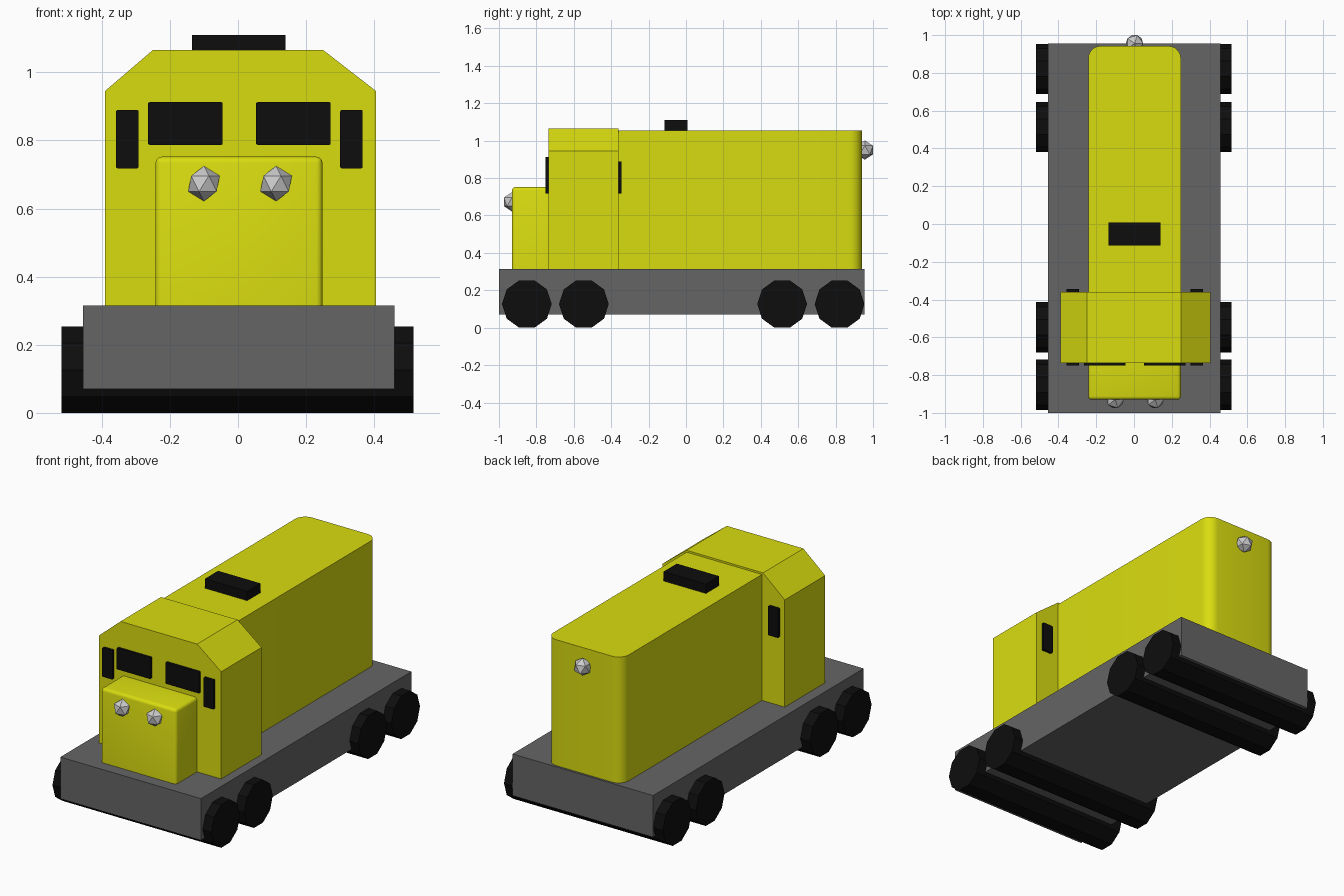
import bpy, bmesh
from math import pi, radians
from mathutils import Matrix

if "Cube" in bpy.data.objects:
    bpy.data.objects.remove(bpy.data.objects["Cube"])


def material(name, r, g, b):
    m = bpy.data.materials.new(name)
    m.diffuse_color = (r, g, b, 1)
    m.use_nodes = True
    m.node_tree.nodes["Principled BSDF"].inputs["Base Color"].default_value = m.diffuse_color
    return m


YELLOW = material("yellow_paint", 0.70, 0.72, 0.005)
DARK = material("dark_grey", 0.13, 0.13, 0.13)
BLACK = material("black", 0.004, 0.004, 0.004)


def finish(name, bm, mat=None, smooth=False):
    bmesh.ops.recalc_face_normals(bm, faces=bm.faces)
    mesh = bpy.data.meshes.new(name)
    bm.to_mesh(mesh)
    bm.free()
    ob = bpy.data.objects.new(name, mesh)
    bpy.context.collection.objects.link(ob)
    if mat:
        mesh.materials.append(mat)
    if smooth:
        bpy.ops.object.select_all(action='DESELECT')
        ob.select_set(True)
        bpy.context.view_layer.objects.active = ob
        bpy.ops.object.shade_smooth_by_angle(angle=radians(35))
    return ob


def box(name, x, y, z, mat, bevel=0, segments=3, pick=None):
    """Box from (min, max) ranges; edges whose midpoint and direction pass pick are rounded."""
    bm = bmesh.new()
    bmesh.ops.create_cube(bm, size=1)
    if bevel:
        scale = Matrix.Diagonal((x[1] - x[0], y[1] - y[0], z[1] - z[0], 1))
        chosen = [e for e in bm.edges if pick((e.verts[0].co + e.verts[1].co) / 2)]
        bm.transform(scale)
        bmesh.ops.bevel(bm, geom=chosen, offset=bevel, offset_type='OFFSET',
                        segments=segments, profile=0.5, affect='EDGES')
    else:
        bm.transform(Matrix.Diagonal((x[1] - x[0], y[1] - y[0], z[1] - z[0], 1)))
    bm.transform(Matrix.Translation(((x[0] + x[1]) / 2, (y[0] + y[1]) / 2, (z[0] + z[1]) / 2)))
    return finish(name, bm, mat, bool(bevel))


# Chassis
box("chassis", (-0.455, 0.459), (-1, 0.955), (0.07, 0.315), DARK)

# Long rear hood with rounded rear corners
box("rear_hood", (-0.242, 0.248), (-0.42, 0.942), (0.315, 1.055), YELLOW, 0.065, 6,
    lambda c: abs(c.z) < 0.1 and c.y > 0.4)

# Short nose, softened on its front and top edges
box("nose", (-0.242, 0.248), (-0.93, -0.70), (0.315, 0.752), YELLOW, 0.018, 3,
    lambda c: (c.z > 0.4 and c.y < 0.4) or (abs(c.z) < 0.1 and c.y < -0.4))

# Cab with chamfered roof
bm = bmesh.new()
profile = [(-0.39, 0.315), (0.405, 0.315), (0.405, 0.945),
           (0.249, 1.066), (-0.249, 1.066), (-0.39, 0.945)]
face = bm.faces.new([bm.verts.new((x, -0.735, z)) for x, z in profile])
ext = bmesh.ops.extrude_face_region(bm, geom=[face])
bmesh.ops.translate(bm, vec=(0, 0.375, 0),
                    verts=[v for v in ext["geom"] if isinstance(v, bmesh.types.BMVert)])
finish("cab", bm, YELLOW)

# Roof vent
box("roof_vent", (-0.135, 0.14), (-0.115, 0.008), (1.04, 1.11), BLACK)

# Windows: two wide ones in front, narrow ones on front and back of the cab
for side, s in (("left", -1), ("right", 1)):
    wide = sorted((0.004 + s * 0.049, 0.004 + s * 0.268))
    slim = sorted((0.004 + s * 0.296, 0.004 + s * 0.362))
    upright = lambda c: abs(c.y) < 0.1
    box("front_window_" + side, wide, (-0.75, -0.725), (0.787, 0.912), BLACK, 0.004, 2, upright)
    box("front_side_window_" + side, slim, (-0.75, -0.725), (0.718, 0.889), BLACK, 0.004, 2, upright)
    box("rear_side_window_" + side, slim, (-0.37, -0.344), (0.718, 0.889), BLACK, 0.004, 2, upright)

# Wheel rollers running the full width
for i, y in enumerate((-0.851, -0.546, 0.514, 0.821)):
    bm = bmesh.new()
    bmesh.ops.create_cone(bm, cap_ends=True, segments=10, radius1=0.133, radius2=0.133, depth=1.033)
    bm.transform(Matrix.Translation((-0.001, y, 0.1265)) @ Matrix.Rotation(pi / 2, 4, 'Y'))
    finish(f"wheel_pair_{i + 1}", bm, BLACK)

# Faceted lamps
for name, loc in (("headlamp_left", (-0.1, -0.93, 0.673)),
                  ("headlamp_right", (0.112, -0.93, 0.673)),
                  ("tail_lamp", (0.003, 0.956, 0.95))):
    bm = bmesh.new()
    bmesh.ops.create_icosphere(bm, subdivisions=1, radius=0.0515)
    bm.transform(Matrix.Translation(loc))
    finish(name, bm)
